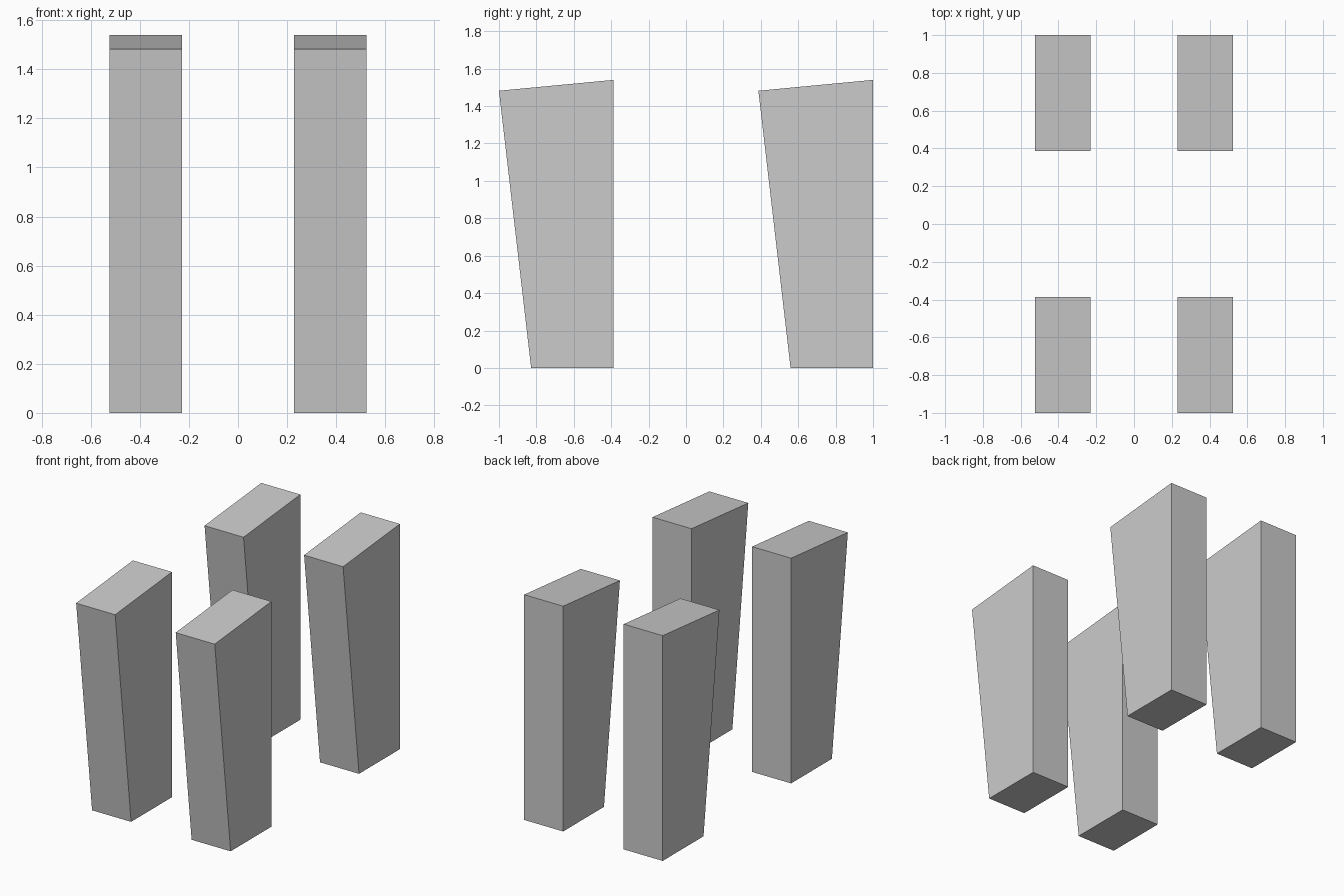
import bpy, bmesh

if "Cube" in bpy.data.objects:
    bpy.data.objects.remove(bpy.data.objects["Cube"])

# Side profile of one leg (y offset, z): raked front face, sloped top
PROFILE = [(0.172, 0.0), (0.613, 0.0), (0.613, 1.54), (0.0, 1.482)]
X_IN, X_OUT = 0.229, 0.524


def make_leg(name, x0, x1, y0):
    bm = bmesh.new()
    face = bm.faces.new([bm.verts.new((x0, y0 + y, z)) for y, z in PROFILE])
    ext = bmesh.ops.extrude_face_region(bm, geom=[face])
    verts = [g for g in ext["geom"] if isinstance(g, bmesh.types.BMVert)]
    bmesh.ops.translate(bm, vec=(x1 - x0, 0, 0), verts=verts)
    bmesh.ops.recalc_face_normals(bm, faces=bm.faces)
    mesh = bpy.data.meshes.new(name)
    bm.to_mesh(mesh)
    bm.free()
    bpy.context.collection.objects.link(bpy.data.objects.new(name, mesh))


# Front and back pairs share the same profile direction
for row, y0 in (("front", -1.0), ("back", 0.387)):
    make_leg(f"{row}_left_leg", -X_OUT, -X_IN, y0)
    make_leg(f"{row}_right_leg", X_IN, X_OUT, y0)
